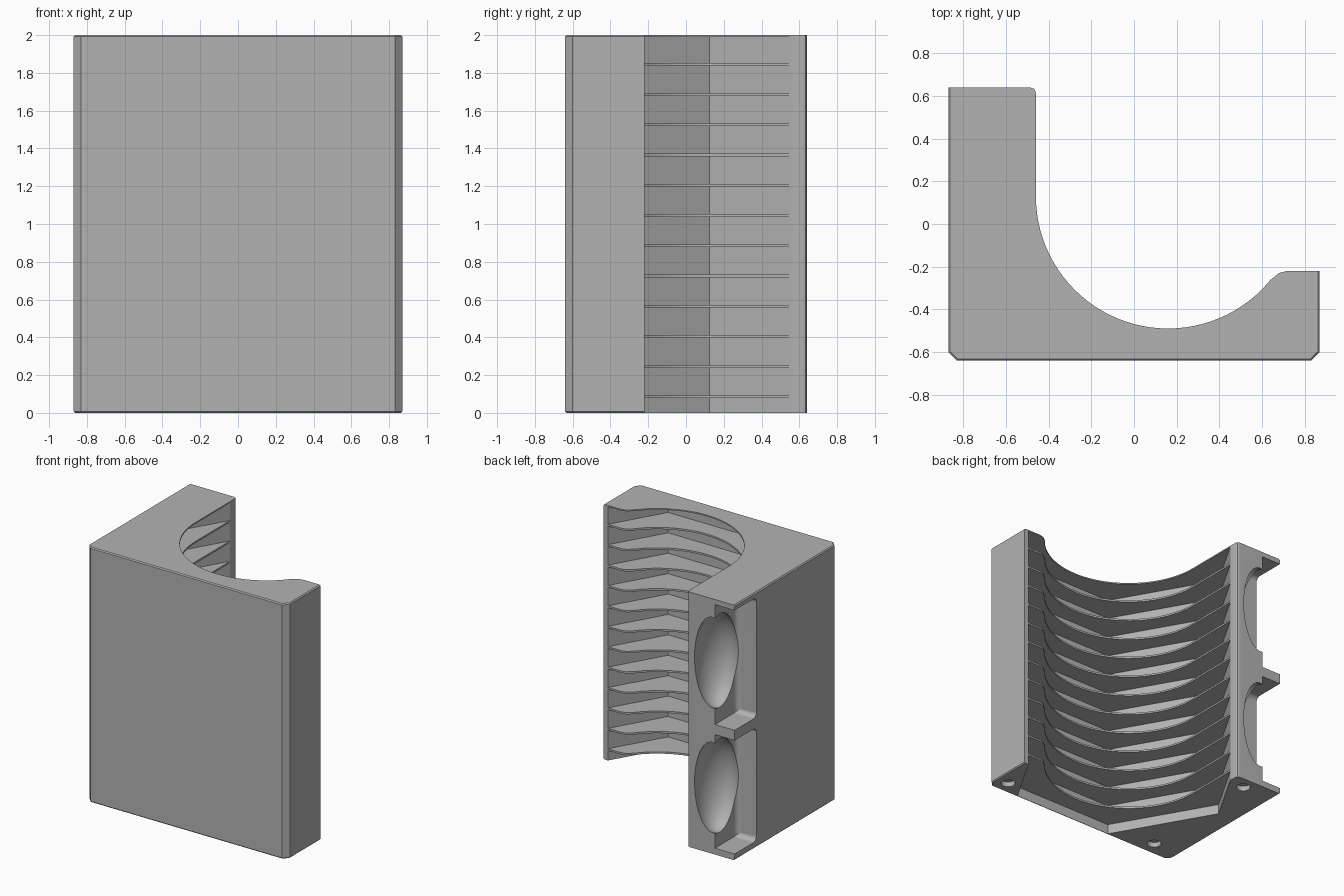
import bpy, bmesh
from math import sin, cos, radians
from mathutils import Matrix

cube = bpy.data.objects.get("Cube")
if cube:
    bpy.data.objects.remove(cube, do_unlink=True)

HEIGHT, PITCH = 2.0, 0.16
ARC_X, ARC_Y, ARC_R = 0.16, 0.13, 0.62


def add_object(name, bm):
    bmesh.ops.recalc_face_normals(bm, faces=bm.faces)
    mesh = bpy.data.meshes.new(name)
    bm.to_mesh(mesh)
    bm.free()
    obj = bpy.data.objects.new(name, mesh)
    bpy.context.collection.objects.link(obj)
    return obj


def add_prism(bm, outline, z0, z1):
    """Extrude a plan outline between two heights."""
    face = bm.faces.new([bm.verts.new((x, y, z0)) for x, y in outline])
    top = bmesh.ops.extrude_face_region(bm, geom=[face])["geom"]
    verts = [v for v in top if isinstance(v, bmesh.types.BMVert)]
    bmesh.ops.translate(bm, verts=verts, vec=(0, 0, z1 - z0))


def circle(cx, cy, r, count, start=0):
    angles = [radians(start + 360 * i / count) for i in range(count)]
    return [(cx + r * cos(a), cy + r * sin(a)) for a in angles]


def cut(body, name, bm):
    """Subtract a cutter from the body and discard the cutter."""
    cutter = add_object(name, bm)
    cutter.hide_render = True
    mod = body.modifiers.new(name, "BOOLEAN")
    mod.operation, mod.solver, mod.object = "DIFFERENCE", "EXACT", cutter
    bpy.context.view_layer.objects.active = body
    bpy.ops.object.modifier_apply(modifier=name)
    bpy.data.objects.remove(cutter, do_unlink=True)


# Body: L-shaped plan with a big round hollow at the back
arc = [radians(-45 - 135 * i / 36) for i in range(37)]
plan = [(-0.83, -0.64), (0.83, -0.64), (0.87, -0.60), (0.87, -0.22),
        (0.72, -0.22), (0.68, -0.23), (0.64, -0.262)]
plan += [(ARC_X + ARC_R * cos(a), ARC_Y + ARC_R * sin(a)) for a in arc]
plan += [(-0.46, 0.615), (-0.467, 0.633), (-0.485, 0.64),
         (-0.87, 0.64), (-0.87, -0.60)]
bm = bmesh.new()
add_prism(bm, plan, 0, HEIGHT)


# Small chamfer round the outer top and bottom rims
def on_outside(v):
    return abs(v.co.x) > 0.86 or v.co.y < -0.63


rims = [e for e in bm.edges
        if all(on_outside(v) for v in e.verts)
        and abs(e.verts[0].co.z - e.verts[1].co.z) < 0.01]
bmesh.ops.bevel(bm, geom=rims, offset=0.008, segments=1, affect="EDGES")
body = add_object("ribbed_holder_body", bm)

# Hexagonal slots that leave thin ribs between them
bm = bmesh.new()
hexagon = circle(ARC_X, 0.125, 0.87, 6)
for i in range(13):
    top = 0.078 + PITCH * i
    add_prism(bm, hexagon, -0.1 if i == 0 else top - 0.146, min(top, 1.99))
cut(body, "slot_cutter", bm)

# Two pockets at the back corner of the tall arm
for z0, z1 in ((0.05, 0.94), (1.02, 1.96)):
    bm = bmesh.new()
    add_prism(bm, [(-1, 0.37), (-0.70, 0.37), (-0.70, 0.8), (-1, 0.8)], z0, z1)
    inner = [e for e in bm.edges if all(v.co.y < 0.38 for v in e.verts)]
    bmesh.ops.bevel(bm, geom=inner, offset=0.04, segments=5,
                    profile=0.5, affect="EDGES")
    cut(body, "pocket_cutter", bm)

# Oval finger dishes in the pockets
for z in (0.52, 1.50):
    bm = bmesh.new()
    bmesh.ops.create_uvsphere(
        bm, u_segments=40, v_segments=24, radius=1,
        matrix=Matrix.Translation((-0.68, 0.58, z))
        @ Matrix.Diagonal((0.165, 0.21, 0.37, 1)))
    cut(body, "dish_cutter", bm)

# Three blind round holes underneath
bm = bmesh.new()
for x, y in ((0.77, -0.53), (-0.63, -0.52), (-0.60, 0.54)):
    add_prism(bm, circle(x, y, 0.052, 24), -0.1, 0.04)
cut(body, "hole_cutter", bm)

# Plain grey finish
grey = bpy.data.materials.new("plain_grey")
grey.use_nodes = True
colour = (0.45, 0.45, 0.45, 1)
grey.diffuse_color = colour
grey.node_tree.nodes["Principled BSDF"].inputs["Base Color"].default_value = colour
body.data.materials.clear()
body.data.materials.append(grey)
for p in body.data.polygons:
    p.material_index = 0

bpy.ops.object.select_all(action="DESELECT")
body.select_set(True)
bpy.context.view_layer.objects.active = body
bpy.ops.object.shade_smooth_by_angle(angle=radians(25))
weighted = body.modifiers.new("clean_normals", "WEIGHTED_NORMAL")
weighted.keep_sharp = True
